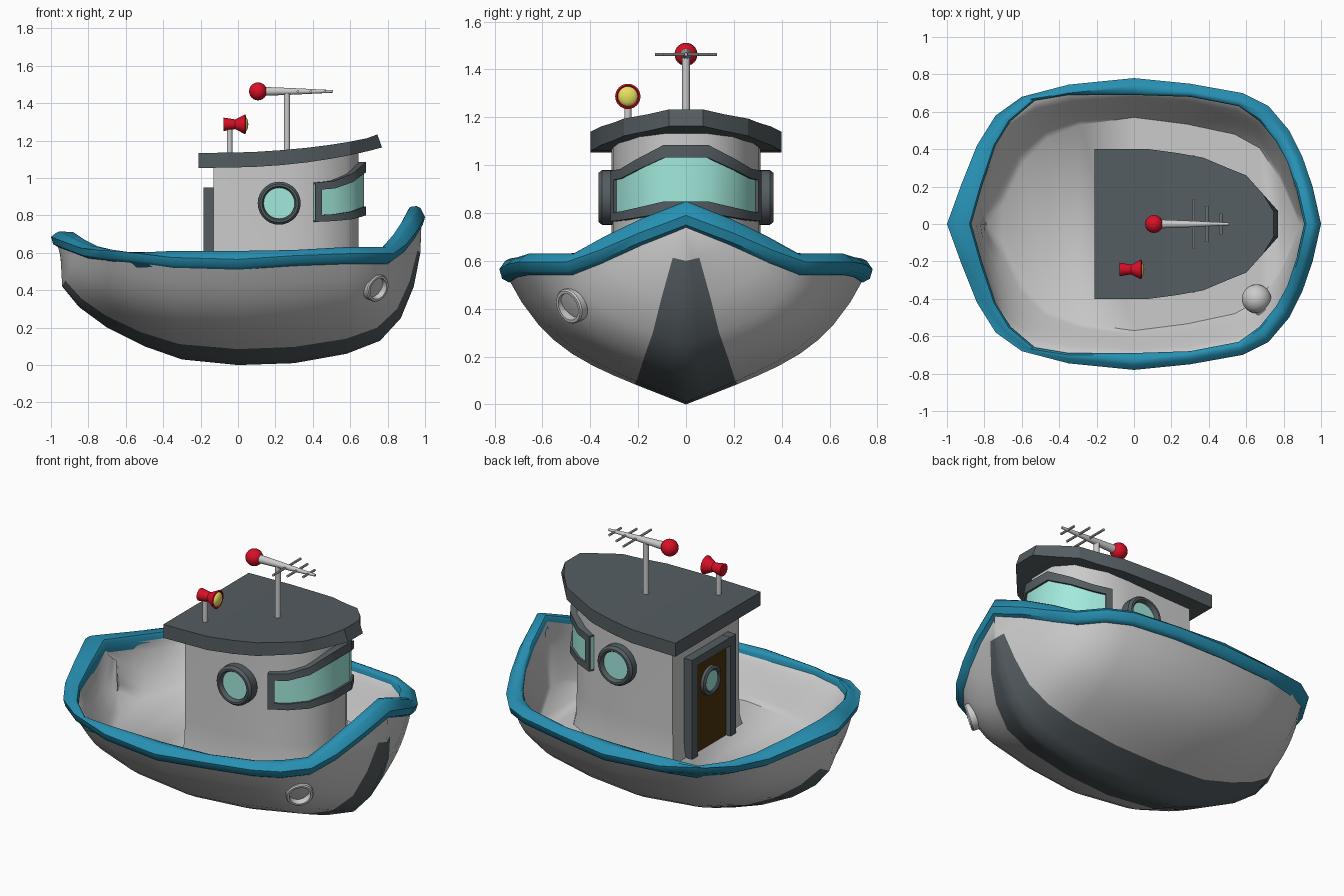
import bpy, bmesh, math
from mathutils import Vector

if "Cube" in bpy.data.objects:
    bpy.data.objects.remove(bpy.data.objects["Cube"])


def material(name, rgb):
    m = bpy.data.materials.new(name)
    m.diffuse_color = (*rgb, 1)
    m.use_nodes = True
    m.node_tree.nodes["Principled BSDF"].inputs["Base Color"].default_value = m.diffuse_color
    return m


BLUE = material("blue_paint", (0.02, 0.28, 0.45))
DARK = material("dark_grey", (0.09, 0.11, 0.12))
GLASS = material("glass", (0.36, 0.82, 0.72))
RED = material("red_paint", (0.68, 0.005, 0.02))
YELLOW = material("lamp_yellow", (0.8, 0.74, 0.12))
BROWN = material("door_wood", (0.07, 0.035, 0.004))


def build(name, verts, faces, mats=(), angle=35, face_mats=None):
    me = bpy.data.meshes.new(name)
    me.from_pydata([tuple(v) for v in verts], [], faces)
    for m in mats:
        if m:
            me.materials.append(m)
    if face_mats:
        me.polygons.foreach_set("material_index", face_mats)
    bm = bmesh.new()
    bm.from_mesh(me)
    bmesh.ops.remove_doubles(bm, verts=bm.verts, dist=1e-5)
    bmesh.ops.recalc_face_normals(bm, faces=bm.faces)
    bm.to_mesh(me)
    bm.free()
    ob = bpy.data.objects.new(name, me)
    bpy.context.collection.objects.link(ob)
    bpy.ops.object.select_all(action='DESELECT')
    ob.select_set(True)
    bpy.context.view_layer.objects.active = ob
    bpy.ops.object.shade_smooth_by_angle(angle=math.radians(angle))
    return ob


def loft(name, secs, mat=None, ring=False, angle=35):
    """Skin closed sections; capped ends unless the path is a ring."""
    n, m = len(secs), len(secs[0])
    faces = [(i * m + j, i * m + (j + 1) % m, (i + 1) % n * m + (j + 1) % m, (i + 1) % n * m + j)
             for i in range(n if ring else n - 1) for j in range(m)]
    if not ring:
        faces += [tuple(range(m)), tuple(range((n - 1) * m, n * m))]
    return build(name, [p for s in secs for p in s], faces, (mat,), angle)


def lathe(name, profile, origin, axis, mat=None, sides=24):
    """Turn (distance, radius) pairs about an axis."""
    q = Vector(axis).to_track_quat('Z', 'Y')
    secs = [[Vector(origin) + q @ Vector((r * math.cos(a), r * math.sin(a), d))
             for a in (2 * math.pi * k / sides for k in range(sides))] for d, r in profile]
    return loft(name, secs, mat)


def box(name, lo, hi, mat=None):
    pts = [[(x, y, z) for x, y in ((lo[0], lo[1]), (hi[0], lo[1]), (hi[0], hi[1]), (lo[0], hi[1]))]
           for z in (lo[2], hi[2])]
    return loft(name, pts, mat)


def ball(name, c, r, mat=None, sx=1):
    prof = [(-r * sx * math.cos(t), max(r * math.sin(t), 1e-4)) for t in
            (math.pi * k / 12 for k in range(13))]
    return lathe(name, prof, c, (1, 0, 0), mat)


def grid(name, rows, mats=(), dark=None):
    m = len(rows[0])
    cells = [(i, j) for i in range(len(rows) - 1) for j in range(m - 1)]
    faces = [(i * m + j, i * m + j + 1, (i + 1) * m + j + 1, (i + 1) * m + j) for i, j in cells]
    return build(name, [p for r in rows for p in r], faces, mats, 50,
                 [int(dark(i, j)) for i, j in cells] if dark else None)


# Rim, bow to stern: outer x y, inner x y, top z, bottom z
RIM = [(1.0, 0, .91, 0, .85, .735), (.955, .2, .87, .18, .775, .66), (.90, .36, .82, .33, .70, .59),
       (.83, .50, .76, .44, .63, .54), (.72, .63, .67, .55, .63, .54), (.58, .70, .56, .63, .63, .54),
       (.3, .75, .3, .68, .615, .53), (0, .78, 0, .69, .61, .51), (-.35, .745, -.35, .69, .61, .52),
       (-.6, .68, -.53, .66, .60, .55), (-.74, .58, -.66, .55, .62, .56), (-.84, .42, -.74, .42, .64, .57),
       (-.92, .22, -.81, .21, .675, .60), (-1, 0, -.87, 0, .715, .63)]
KEEL = [(.98, .73), (.975, .6), (.94, .42), (.87, .25), (.76, .13), (.58, .06), (.3, .01), (0, .0),
        (-.3, .03), (-.5, .10), (-.7, .2), (-.85, .31), (-.94, .42), (-.95, .6)]
FLOOR = .35


def outward(i):
    r = RIM[i]
    return Vector((r[0] - r[2], r[1] - r[3])).normalized()


def hull_point(i, s):
    """Point on the hull side: s runs from keel (0) to rim (1)."""
    (kx, kz), r = KEEL[i], RIM[i]
    o = Vector(r[:2]) - outward(i) * .035
    return Vector((kx + (o.x - kx) * s, o.y * s,
                   kz + (r[5] + .02 - kz) * (.55 * s + .45 * s ** 5)))


def mirror(p):
    return Vector((p[0], -p[1], p[2]))


# Hull with dark keel band
S = [0, .1, .2, .29, .4, .52, .64, .74, .83, .92, 1]
rows = []
for i in range(len(RIM)):
    half = [hull_point(i, s) for s in S]
    rows.append([mirror(p) for p in half[:0:-1]] + half)
grid("hull", rows, (material("hull_grey", (.6, .6, .6)), DARK),
     lambda i, j: 7 <= j <= 12 and 1 <= i <= 11)

# Deck well: the hull curve drawn inwards, flattened at the floor
rows = []
for i, r in enumerate(RIM):
    s0 = next(s / 100 for s in range(100) if hull_point(i, s / 100).z >= FLOOR)
    half = []
    for t in (0, .2, .4, .6, .8, .92, 1):
        p = hull_point(i, s0 + (1 - s0) * t)
        fx = .94 - (.1 * (1 - t) if p.x < 0 else 0)
        p = Vector((p.x * fx, p.y * .9, p.z + .01))
        half.append(p.lerp(Vector((r[2], r[3], r[4] - .04)), t ** 3))
    rows.append([mirror(p) for p in half[::-1]] + half)
grid("deck_well", rows)

# Blue gunwale
secs = []
for i, r in enumerate(RIM):
    o, n, q = Vector(r[:2]), outward(i), Vector(r[2:4])
    zt, zb = r[4], r[5]
    pts = [(o - n * .04, zb), (o - n * .012, zb + .015), (o, zb + .055), (o - n * .025, zt - .01),
           (o - n * .045, zt), (q + n * .01, zt - .005), (q, zt - .02), (q, zt - .08)]
    secs.append([Vector((p.x, p.y, z)) for p, z in pts])
secs += [[mirror(p) for p in s] for s in secs[-2:0:-1]]
loft("gunwale", secs, BLUE, ring=True, angle=45)

# Hawse pipe on one side of the bow
lathe("hawse_pipe", [(-.06, .07), (-.05, .075), (.018, .075), (.025, .07), (.025, .058), (-.03, .055)],
      (.735, -.475, .415), (.65, -.7, -.3))
ball("hawse_inner_cap", (.655, -.40, .45), .078)


# Wheelhouse and roof
def roof_z(x):
    return 1.053 + .11 * max(0, (x + .2) / .97) ** 2.4


def plan(half):
    return half + [(x, -y) for x, y in half[::-1]]


cabin = plan([(-.13, .31), (.12, .312), (.28, .305), (.42, .283), (.58, .195), (.645, .085)])
secs = [[(.2 + (x - .2) * f, y * f, z) for x, y in cabin] for z, f in ((.33, 1.06), (.42, 1.01), (.55, 1))]
secs.append([(x, y, roof_z(x) + .02) for x, y in cabin])
loft("wheelhouse", secs)
# Cross strips from aft to bow follow the roof's rise
loft("roof", [[(x, -y, roof_z(x)), (x, y, roof_z(x)),
               (x - .025 * (x > .7), y, roof_z(x) + h), (x - .025 * (x > .7), -y, roof_z(x) + h)]
              for x, y, h in ((-.21, .4, .08), (.08, .4, .08), (.23, .38, .08), (.37, .355, .078), (.5, .30, .075),
                              (.6, .26, .072), (.69, .16, .07), (.77, .07, .07))], DARK, angle=25)

# Wraparound front window: x, y, frame bottom, frame top
half = [(.405, .288, .765, .975), (.50, .25, .77, .985), (.59, .19, .78, 1.025), (.655, .085, .80, 1.085)]
PATH = half + [(x, -y, a, b) for x, y, a, b in half[::-1]]


def band(name, path, lo, hi, d0, d1, mat):
    secs = []
    for x, y, a, b in path:
        p = Vector((x, y))
        n = (p - Vector((.3, 0))).normalized()
        u, v = p + n * d0, p + n * d1
        z0, z1 = a + (b - a) * lo, a + (b - a) * hi
        secs.append([(u.x, u.y, z0), (v.x, v.y, z0), (v.x, v.y, z1), (u.x, u.y, z1)])
    loft(name, secs, mat, angle=40)


band("front_glass", PATH, .05, .95, -.02, .018, GLASS)
band("front_frame_bottom", PATH, 0, .17, -.03, .03, DARK)
band("front_frame_top", PATH, .81, 1, -.03, .03, DARK)
for side, (p, q) in (("left", PATH[:2]), ("right", PATH[:-3:-1])):
    end = tuple(a + (b - a) * .33 for a, b in zip(p, q))
    band("front_frame_post_" + side, [p, end], 0, 1, -.03, .03, DARK)


# Portholes
def porthole(name, c, axis, ro, ri, d):
    lathe(name + "_ring", [(-.02, ro), (d * .75, ro), (d, ro - .012), (d, ri + .008), (d * .8, ri), (-.02, ri)],
          c, axis, DARK, 28)
    lathe(name + "_glass", [(-.01, ri + .005), (d * .55, ri + .005)], c, axis, GLASS, 28)


for side, s in (("left", 1), ("right", -1)):
    porthole("porthole_" + side, (.22, s * .305, .865), (0, s, 0), .115, .083, .06)

# Door at the back of the wheelhouse
box("door", (-.155, -.165, .34), (-.12, .165, .91), BROWN)
for side, s in (("left", 1), ("right", -1)):
    box("door_post_" + side, (-.185, s * .18 - .026, .34), (-.12, s * .18 + .026, .95), DARK)
box("door_lintel", (-.183, -.2, .9), (-.12, .2, .949), DARK)
porthole("door_porthole", (-.15, 0, .75), (-1, 0, 0), .085, .06, .03)

# Aerial
lathe("mast", [(0, .016), (.34, .016)], (.262, 0, 1.12), (0, 0, 1), None, 16)
lathe("aerial_boom", [(0, .025), (.2, .017), (.4, .007)], (.107, 0, 1.463), (1, 0, 0), None, 16)
for k, (x, w) in enumerate(((.32, .13), (.39, .095), (.465, .055))):
    lathe(f"aerial_rod_{k + 1}", [(0, .007), (2 * w, .007)], (x, -w, 1.462), (0, 1, 0), None, 10)
ball("aerial_ball", (.107, 0, 1.463), .048, RED)

# Searchlight
lathe("searchlight_post", [(0, .015), (.15, .015)], (-.045, -.243, 1.12), (0, 0, 1), None, 16)
lathe("searchlight", [(-.032, .036), (.03, .026), (.083, .053), (.087, .046), (.075, .04)],
      (-.045, -.243, 1.287), (1, 0, 0), RED)
ball("searchlight_lens", (.034, -.243, 1.287), .042, YELLOW, .5)
